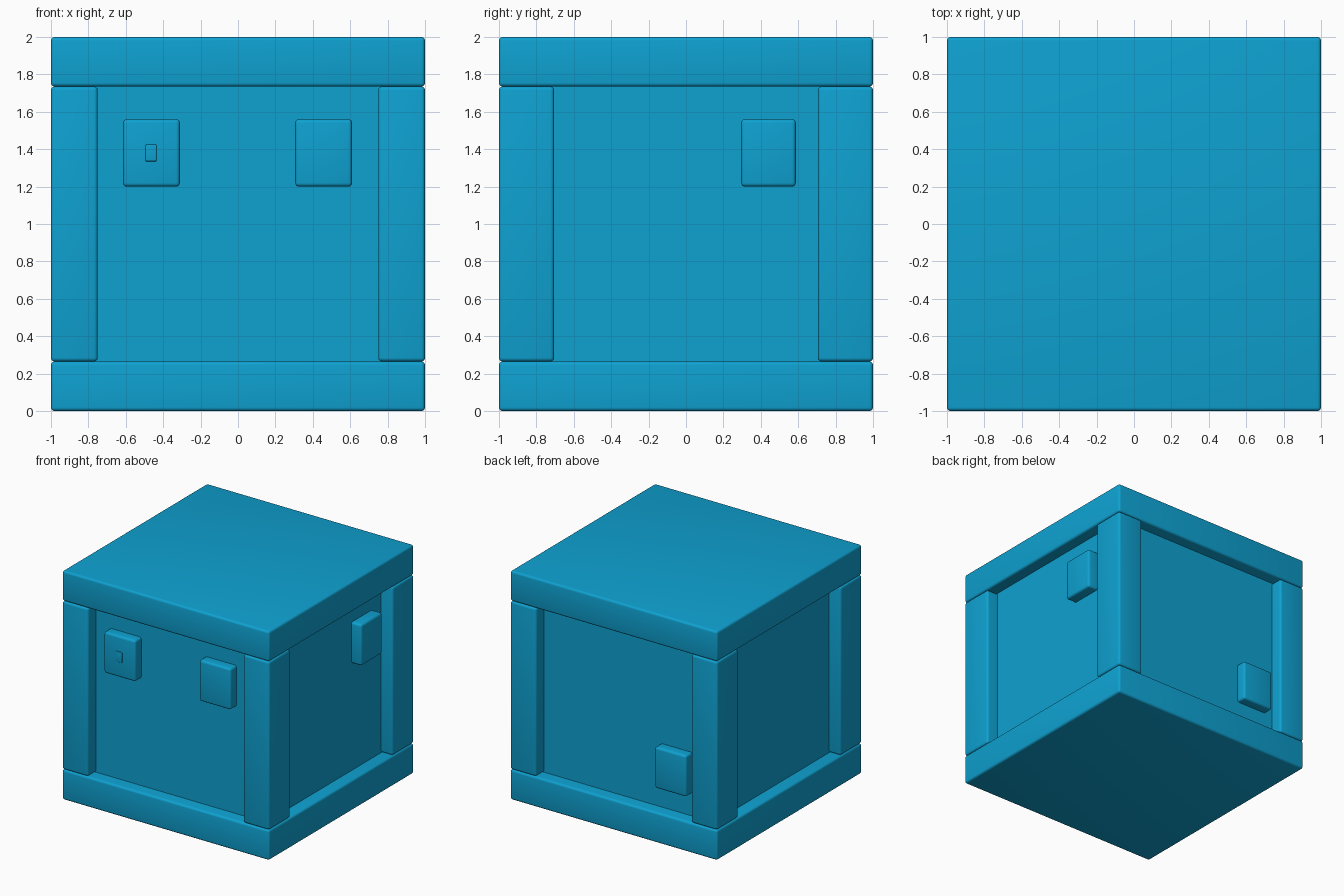
import bpy

default = bpy.data.objects.get("Cube")
if default:
    bpy.data.objects.remove(default, do_unlink=True)

# One flat blue for the whole crate
BLUE = (0.0045, 0.36, 0.64, 1.0)
blue = bpy.data.materials.new("bright_blue")
blue.use_nodes = True
blue.diffuse_color = BLUE
blue.node_tree.nodes["Principled BSDF"].inputs["Base Color"].default_value = BLUE


def block(name, low, high, bevel=0.02):
    """Box between two corners, with rounded edges."""
    centre = [(a + b) / 2 for a, b in zip(low, high)]
    size = [b - a for a, b in zip(low, high)]
    bpy.ops.mesh.primitive_cube_add(size=1, location=centre)
    ob = bpy.context.object
    ob.name = name
    ob.scale = size
    bpy.ops.object.transform_apply(location=False, rotation=False, scale=True)
    ob.data.materials.append(blue)
    if bevel:
        mod = ob.modifiers.new("rounded_edges", "BEVEL")
        mod.width = bevel
        mod.segments = 4
        bpy.ops.object.modifier_apply(modifier=mod.name)
        bpy.ops.object.shade_smooth_by_angle()
    return ob


RIM = 0.265      # thickness of base and lid
WALL = 0.89      # half width of the recessed body
POST_X, POST_Y = 0.25, 0.295

# Body, base and lid
block("body", (-WALL, -WALL, 0.1), (WALL, WALL, 1.9), 0)
block("base", (-1, -1, 0), (1, 1, RIM))
block("lid", (-1, -1, 2 - RIM), (1, 1, 2))

# Corner posts
for sx, side in ((-1, "right"), (1, "left")):
    for sy, end in ((-1, "front"), (1, "back")):
        xs = sorted((sx, sx * (1 - POST_X)))
        ys = sorted((sy, sy * (1 - POST_Y)))
        block(f"{end}_{side}_post", (xs[0], ys[0], RIM), (xs[1], ys[1], 2 - RIM))

# Raised pads on the walls
W, H, OUT, IN = 0.152, 0.18, 0.975, 0.85
for name, x in (("front_right_pad", -0.463), ("front_left_pad", 0.458)):
    block(name, (x - W, -OUT, 1.38 - H), (x + W, -IN, 1.38 + H))
block("side_pad", (IN, 0.295, 1.38 - H), (OUT + 0.01, 0.587, 1.38 + H))
block("back_pad", (-0.53 - W, IN, 0.64 - H), (-0.53 + W, OUT, 0.64 + H))

# Tiny button on one front pad
block("button", (-0.495, -OUT - 0.006, 1.335), (-0.435, -OUT + 0.02, 1.425), 0.006)
